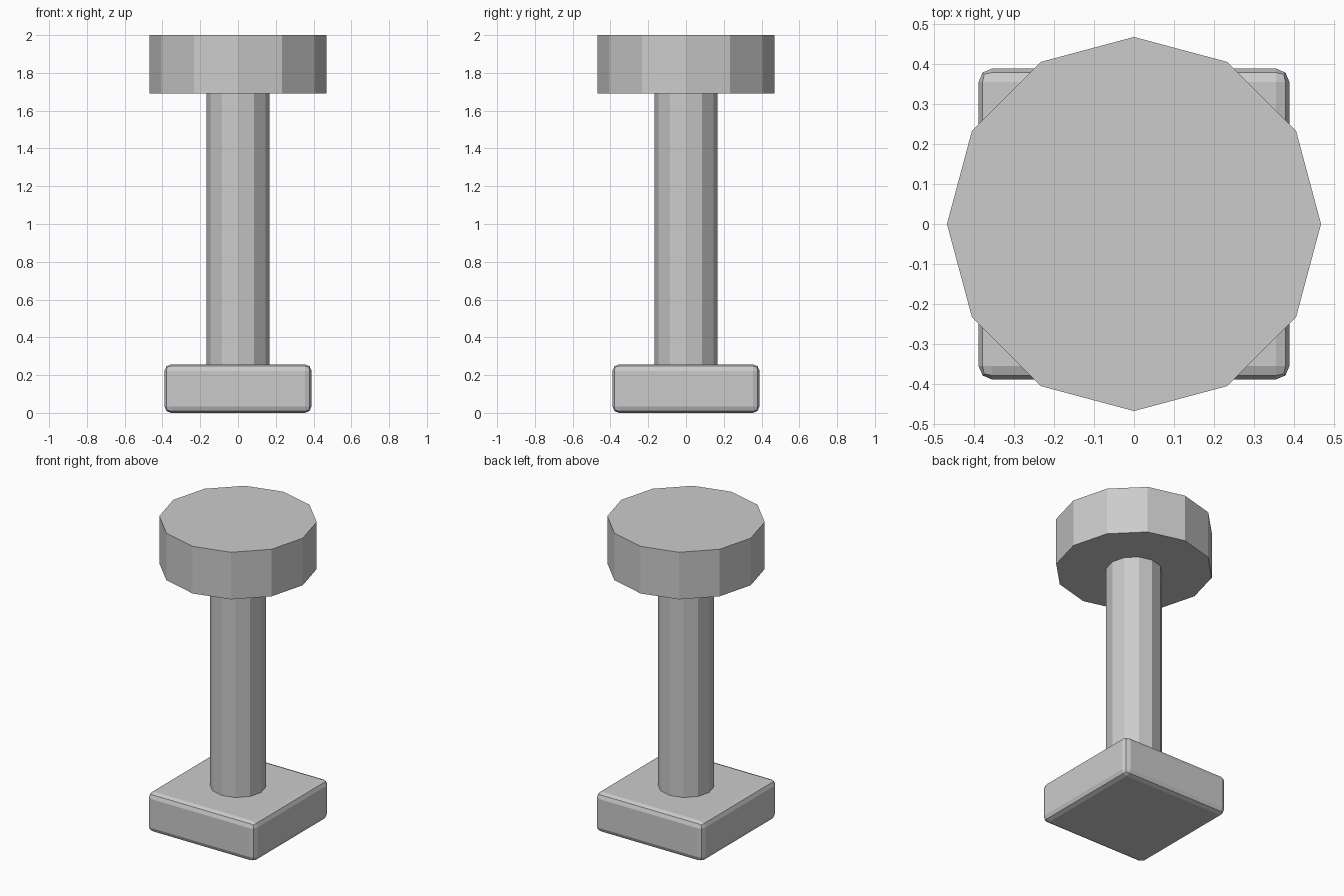
import bpy

if "Cube" in bpy.data.objects:
    bpy.data.objects.remove(bpy.data.objects["Cube"])

def cylinder(name, radius, z0, z1):
    # 12-sided, flat-shaded, with a corner on each axis
    bpy.ops.mesh.primitive_cylinder_add(vertices=12, radius=radius, depth=z1 - z0,
                                        location=(0, 0, (z0 + z1) / 2))
    bpy.context.object.name = name

# Square base with rounded edges
H = 0.257
bpy.ops.mesh.primitive_cube_add(size=1, location=(0, 0, H / 2))
base = bpy.context.object
base.name = "base"
base.scale = (0.778, 0.778, H)
bpy.ops.object.transform_apply(location=False, rotation=False, scale=True)
bevel = base.modifiers.new("rounded_edges", 'BEVEL')
bevel.width = 0.034
bevel.segments = 2

# Column and round top
cylinder("column", 0.167, 0.25, 1.70)
cylinder("round_top", 0.468, 1.692, 2.0)
